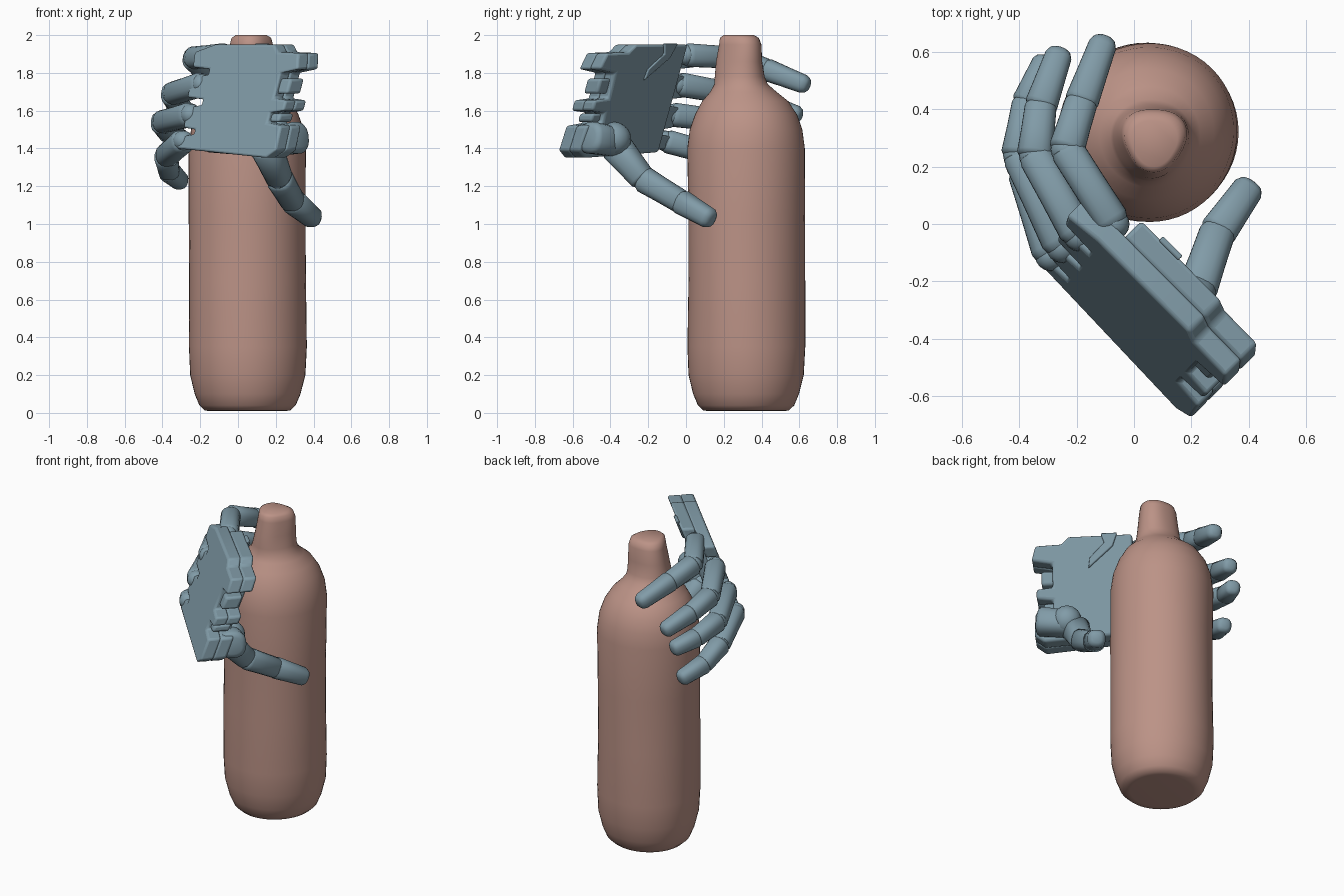
import bpy, bmesh, math
from mathutils import Vector

if "Cube" in bpy.data.objects:
    bpy.data.objects.remove(bpy.data.objects["Cube"])

def material(name, rgb):
    m = bpy.data.materials.new(name)
    m.diffuse_color = (*rgb, 1)
    m.use_nodes = True
    m.node_tree.nodes["Principled BSDF"].inputs["Base Color"].default_value = m.diffuse_color
    return m

CLAY = material("clay", (0.50, 0.29, 0.24))
STEEL = material("blue_grey", (0.22, 0.33, 0.39))

def finish(bm, name, mat, angle=35, bevel=0):
    bmesh.ops.recalc_face_normals(bm, faces=bm.faces)
    me = bpy.data.meshes.new(name)
    bm.to_mesh(me)
    bm.free()
    ob = bpy.data.objects.new(name, me)
    bpy.context.collection.objects.link(ob)
    me.materials.append(mat)
    if bevel:
        b = ob.modifiers.new("bevel", 'BEVEL')
        b.width, b.segments, b.limit_method = bevel, 3, 'ANGLE'
    bpy.ops.object.select_all(action='DESELECT')
    ob.select_set(True)
    bpy.context.view_layer.objects.active = ob
    bpy.ops.object.shade_smooth_by_angle(angle=math.radians(angle))
    return ob

def loft(bm, rings):
    """Skin a list of point rings and cap both ends."""
    vs = [[bm.verts.new(p) for p in r] for r in rings]
    n = len(vs[0])
    for a, b in zip(vs, vs[1:]):
        for i in range(n):
            bm.faces.new((a[i], a[(i + 1) % n], b[(i + 1) % n], b[i]))
    bm.faces.new(vs[0])
    bm.faces.new(vs[-1])

# Bottle: slightly uneven lathe (z, radius, centre x, centre y)
profile = [(.01, .19, .05, .32), (.012, .225, .05, .32), (.04, .255, .05, .32), (.1, .28, .05, .32),
           (.2, .305, .05, .32), (.35, .312, .05, .32), (.7, .309, .05, .32),
           (1.05, .309, .05, .32), (1.4, .311, .05, .32), (1.5, .298, .05, .32),
           (1.58, .27, .05, .32), (1.65, .228, .05, .315), (1.7, .175, .055, .305),
           (1.74, .142, .06, .295), (1.78, .132, .06, .29), (1.86, .122, .065, .29),
           (1.95, .112, .07, .295), (1.985, .103, .07, .29), (2.0, .08, .07, .285)]
rings = []
for z, r, cx, cy in profile:
    ring = []
    for i in range(56):
        a = 2 * math.pi * i / 56
        neck = max(0, min(1, (z - 1.7) / .15))
        rr = r * (1 + .008 * math.sin(3 * a + 4 * z) + neck * .07 * math.sin(3 * a))
        ring.append((cx + rr * math.cos(a), cy + rr * math.sin(a), z))
    rings.append(ring)
bm = bmesh.new()
loft(bm, rings)
finish(bm, "bottle", CLAY, 50)

# Palm frame: u runs wrist to knuckles, n points at the bottle, leaning with height
U, N = Vector((-.705, .709, 0)), Vector((.709, .705, 0))
def palm_point(u, z, n):
    return U * u + N * (n - .05 + .37 * (z - 1.95)) + Vector((0, 0, z))

def slab(name, outline, n0, n1, bevel=.015):
    bm = bmesh.new()
    loft(bm, [[palm_point(u, z, n) for u, z in outline] for n in (n0, n1)])
    return finish(bm, name, STEEL, 35, bevel)

def box(u0, u1, z0, z1):
    return [(u0, z0), (u1, z0), (u1, z1), (u0, z1)]

wrist = [(-.40, 1.95), (-.44, 1.91), (-.60, 1.905), (-.625, 1.82), (-.5, 1.80), (-.5, 1.665),
         (-.6, 1.655), (-.6, 1.60), (-.5, 1.59), (-.5, 1.535), (-.61, 1.52),
         (-.62, 1.39), (-.56, 1.35)]
knuckles = [(.13, 1.40), (.15, 1.46), (.03, 1.475), (.03, 1.5), (.12, 1.51), (.135, 1.615),
            (.03, 1.63), (.03, 1.66), (.15, 1.67), (.165, 1.775), (.04, 1.79), (.04, 1.82),
            (.17, 1.83), (.185, 1.91), (.05, 1.95)]
slab("palm_back", knuckles + wrist, -.08, .0)
slab("palm_pad", [(-.02, 1.38), (-.01, 1.95)] + wrist, -.005, .08)
slab("wrist_block_upper", box(-.57, -.48, 1.69, 1.77), -.055, .05)
slab("wrist_block_lower", box(-.56, -.48, 1.54, 1.585), -.055, .05)
slab("palm_brace", [(-.1, 1.955), (-.13, 1.88), (-.28, 1.76), (-.27, 1.82), (-.18, 1.9), (-.2, 1.955)],
     .07, .092, .006)

def segment(bm, p, q, r0, r1, tip=False):
    """Squarish phalanx with rounded ends."""
    d = (q - p).normalized()
    side = d.cross(Vector((0, 0, 1))).normalized()
    up = side.cross(d)
    end = ((.88, .93), (.96, .75), (1, .45)) if tip else ((.93, .95), (.98, .85), (1, .65))
    prof = ((0, .62), (.03, .85), (.1, 1), (.5, .96)) + end
    rings = []
    for t, s in prof:
        r, c, ring = (r0 + (r1 - r0) * t) * s, p.lerp(q, t), []
        for i in range(20):
            a = 2 * math.pi * i / 20
            x, y = math.cos(a), math.sin(a)
            k = r / (abs(x) ** 2.6 + abs(y) ** 2.6) ** (1 / 2.6)
            ring.append(c + side * x * k + up * y * k)
        rings.append(ring)
    loft(bm, rings)

def joint(bm, c, r):
    m = bmesh.ops.create_uvsphere(bm, u_segments=16, v_segments=10, radius=r)
    bmesh.ops.translate(bm, verts=m['verts'], vec=c)

def digit(name, pts, radii):
    pts = [Vector(p) for p in pts]
    bm = bmesh.new()
    for i, (p, q) in enumerate(zip(pts, pts[1:])):
        last = i == len(pts) - 2
        d = (q - p).normalized() * .012
        segment(bm, p - d, q if last else q + d, radii[i], radii[i + 1], last)
        joint(bm, p, radii[i] * .88)
    finish(bm, name, STEEL, 40)

# Fingers wrapped round the bottle, thumb pointing down
digit("little_finger", [(-.07, .0, 1.895), (-.235, .26, 1.88), (-.185, .42, 1.82), (-.1, .65, 1.73)],
      [.062, .063, .06, .052])
digit("ring_finger", [(-.19, -.04, 1.74), (-.345, .24, 1.69), (-.325, .41, 1.64), (-.255, .61, 1.57)],
      [.064, .064, .058, .05])
digit("middle_finger", [(-.25, -.08, 1.58), (-.4, .24, 1.54), (-.37, .42, 1.49), (-.3, .58, 1.45)],
      [.064, .064, .058, .05])
digit("index_finger", [(-.29, -.11, 1.44), (-.38, .18, 1.36), (-.365, .33, 1.28), (-.3, .5, 1.22)],
      [.062, .064, .058, .05])
digit("thumb", [(.15, -.37, 1.41), (.22, -.23, 1.24), (.29, -.03, 1.12), (.41, .14, 1.02)],
      [.085, .07, .066, .058])

# Ball mount and rounded heel under the thumb
bm = bmesh.new()
joint(bm, Vector((.21, -.38, 1.45)), .09)
segment(bm, Vector((.33, -.52, 1.46)), Vector((.15, -.35, 1.43)), .085, .085)
finish(bm, "thumb_mount", STEEL, 40)
